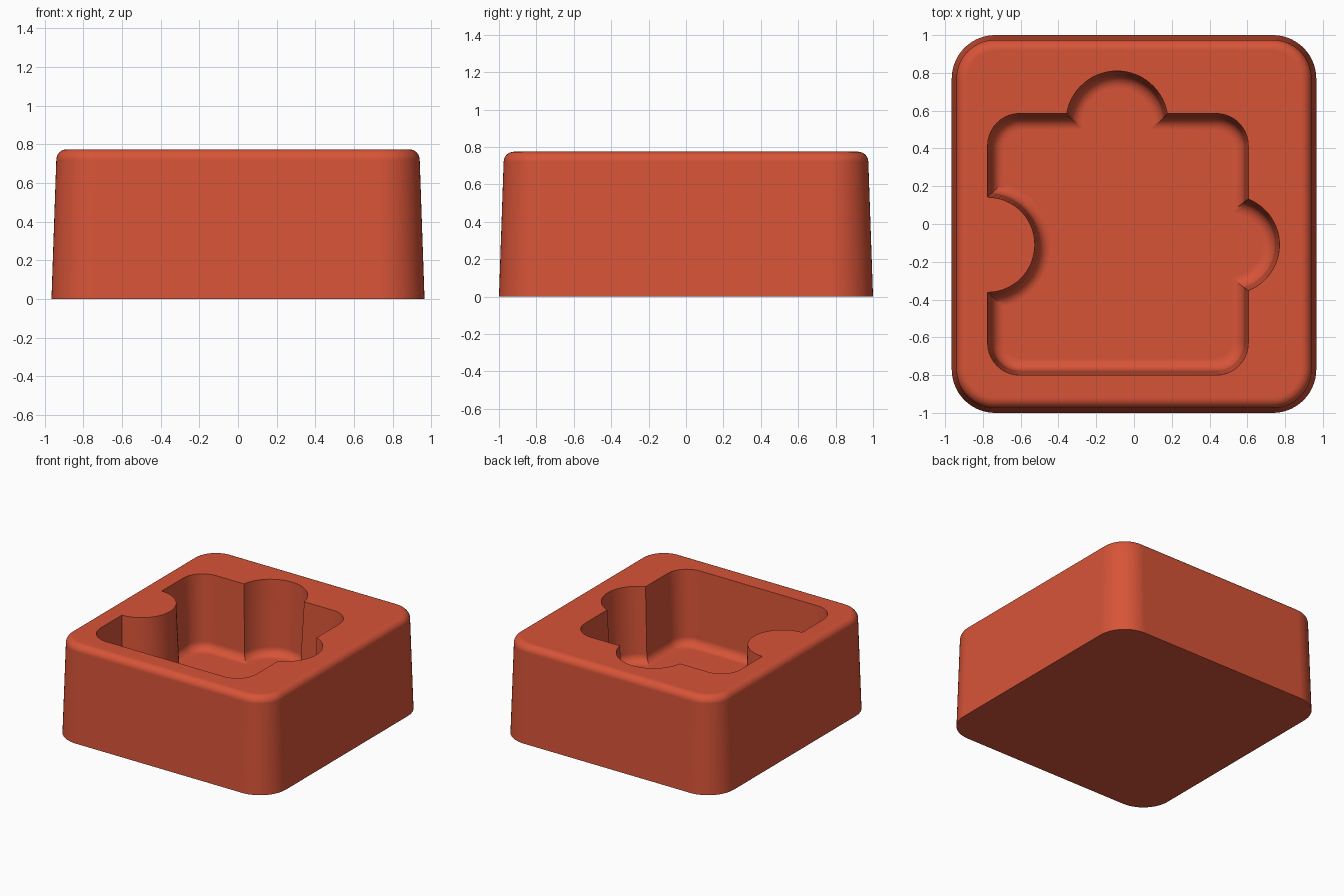
import bpy, bmesh
from math import sin, cos, acos, pi

if "Cube" in bpy.data.objects:
    bpy.data.objects.remove(bpy.data.objects["Cube"])

HEIGHT, FLOOR = 0.775, 0.18
HALF_X, HALF_Y = 0.965, 1.0


def arc(cx, cy, r, start, end, steps):
    return [(cx + r * cos(start + (end - start) * i / steps),
             cy + r * sin(start + (end - start) * i / steps)) for i in range(steps + 1)]


def block_outline(inset):
    """Rounded rectangle, moved inward by inset."""
    r = 0.23
    points = []
    for k, (sx, sy) in enumerate([(1, 1), (-1, 1), (-1, -1), (1, -1)]):
        points += arc(sx * (HALF_X - r), sy * (HALF_Y - r), r - inset,
                      k * pi / 2, (k + 1) * pi / 2, 14)
    return points


def pocket_outline(inset):
    """Jigsaw piece: two tabs and one notch, moved inward by inset."""
    left, right, front, back, r = -0.775, 0.605, -0.80, 0.585, 0.17
    c = r - inset
    tab_r, tab_b, notch = 0.26 - inset, 0.27 - inset, 0.252 + inset
    side_x, back_y, notch_x, mid_y = 0.51, 0.54, -0.777, -0.11
    a_side = acos((right - inset - side_x) / tab_r)
    a_back = acos((back - inset - back_y) / tab_b)
    a_notch = acos((left + inset - notch_x) / notch)
    return (arc(left + r, front + r, c, pi, 1.5 * pi, 10)
            + arc(right - r, front + r, c, 1.5 * pi, 2 * pi, 10)
            + arc(side_x, mid_y, tab_r, -a_side, a_side, 28)
            + arc(right - r, back - r, c, 0, pi / 2, 10)
            + arc(-0.09, back_y, tab_b, pi / 2 - a_back, pi / 2 + a_back, 28)
            + arc(left + r, back - r, c, pi / 2, pi, 10)
            + arc(notch_x, mid_y, notch, a_notch, -a_notch, 28))


def loft(bm, outline, levels):
    """Join the outline at each (inset, z); return the end edge loops."""
    rings = [[bm.verts.new((x, y, z)) for x, y in outline(d)] for d, z in levels]
    n = len(rings[0])
    for low, high in zip(rings, rings[1:]):
        for i in range(n):
            j = (i + 1) % n
            bm.faces.new((low[i], low[j], high[j], high[i]))

    def loop(ring):
        return [bm.edges.get((ring[i], ring[(i + 1) % n])) for i in range(n)]
    return loop(rings[0]), loop(rings[-1])


bm = bmesh.new()

# Drafted outer walls with a rounded upper edge
fillet, draft, steps = 0.055, 0.025, 8
outer = [(0, 0)]
for i in range(steps + 1):
    a = i / steps * pi / 2
    outer.append((draft + fillet * (1 - cos(a)), HEIGHT - fillet + fillet * sin(a)))
base_loop, top_loop = loft(bm, block_outline, outer)

# Drafted pocket walls with a rounded floor edge
fillet, draft = 0.065, 0.022
inner = [(0, HEIGHT)]
for i in range(steps + 1):
    a = i / steps * pi / 2
    inner.append((draft + fillet * (1 - cos(a)), FLOOR + fillet * (1 - sin(a))))
rim_loop, floor_loop = loft(bm, pocket_outline, inner)

# Underside, rim and pocket floor
for edges in (base_loop, top_loop + rim_loop, floor_loop):
    bmesh.ops.triangle_fill(bm, edges=edges, use_beauty=True)
bmesh.ops.recalc_face_normals(bm, faces=bm.faces)

mesh = bpy.data.meshes.new("puzzle_mold")
bm.to_mesh(mesh)
bm.free()
mold = bpy.data.objects.new("puzzle_mold", mesh)
bpy.context.collection.objects.link(mold)

# Single terracotta red colour
colour = (0.68, 0.088, 0.039, 1)
red = bpy.data.materials.new("terracotta_red")
red.use_nodes = True
red.diffuse_color = colour
for node in red.node_tree.nodes:
    if node.type == 'BSDF_PRINCIPLED':
        node.inputs["Base Color"].default_value = colour
mesh.materials.append(red)

# Smooth curves, crisp rim, clean flat faces
bpy.ops.object.select_all(action='DESELECT')
mold.select_set(True)
bpy.context.view_layer.objects.active = mold
bpy.ops.object.shade_smooth_by_angle(angle=pi / 6)
normals = mold.modifiers.new("flat_face_normals", 'WEIGHTED_NORMAL')
normals.keep_sharp = True
